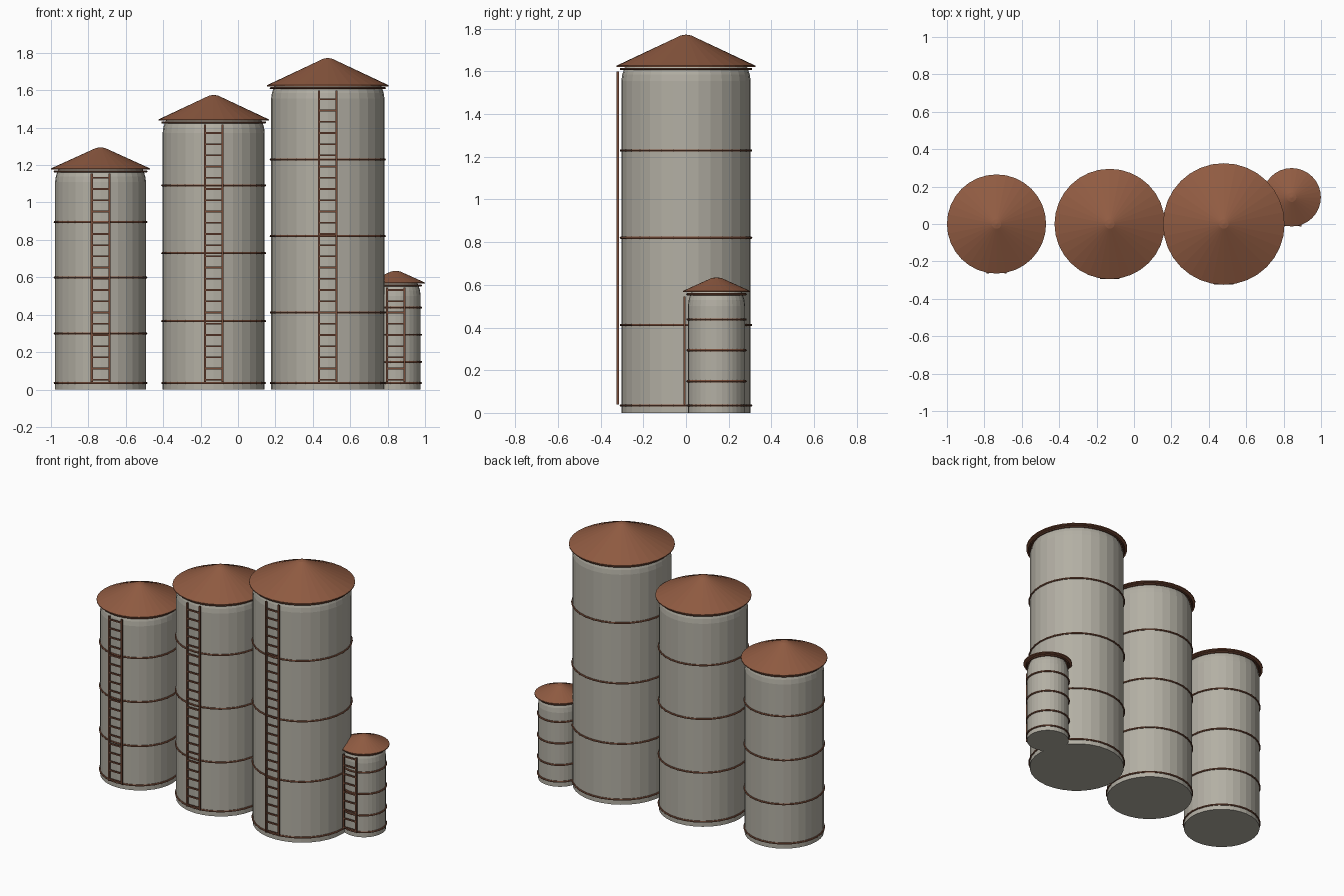
import bpy, bmesh, math
from mathutils import Matrix, Vector

cube = bpy.data.objects.get("Cube")
if cube:
    bpy.data.objects.remove(cube, do_unlink=True)

SIDES = 32


def material(name, color):
    m = bpy.data.materials.new(name)
    m.use_nodes = True
    m.diffuse_color = (*color, 1)
    m.node_tree.nodes["Principled BSDF"].inputs["Base Color"].default_value = (*color, 1)
    return m


CONCRETE = material("weathered concrete", (0.45, 0.43, 0.37))
ROOF = material("rusty roof", (0.28, 0.105, 0.054))
RUST = material("rusty iron", (0.19, 0.075, 0.042))


def finish(bm, name, mat, location):
    bmesh.ops.recalc_face_normals(bm, faces=bm.faces)
    mesh = bpy.data.meshes.new(name)
    bm.to_mesh(mesh)
    bm.free()
    mesh.materials.append(mat)
    obj = bpy.data.objects.new(name, mesh)
    obj.location = location
    bpy.context.collection.objects.link(obj)
    return obj


def lathe(bm, profile, sides=SIDES, closed=False):
    """Spin (radius, z) points around z; open profiles are capped."""
    rings = [[bm.verts.new((r * math.cos(math.tau * i / sides),
                            r * math.sin(math.tau * i / sides), z))
              for i in range(sides)] for r, z in profile]
    pairs = list(zip(rings, rings[1:]))
    if closed:
        pairs.append((rings[-1], rings[0]))
    else:
        bm.faces.new(rings[0])
        bm.faces.new(rings[-1])
    for a, b in pairs:
        for i in range(sides):
            j = (i + 1) % sides
            bm.faces.new((a[i], a[j], b[j], b[i]))


def box(bm, center, size):
    bmesh.ops.create_cube(bm, size=1, matrix=Matrix.Translation(Vector(center))
                          @ Matrix.Diagonal((*size, 1)))


def silo(label, x, y, radius, height, apex):
    at = (x, y, 0)

    # Barrel with a softly drawn-in shoulder
    bm = bmesh.new()
    lathe(bm, [(radius, 0), (radius, height - 0.08), (radius - 0.004, height - 0.05),
               (radius - 0.012, height - 0.025), (radius - 0.02, height - 0.008)])
    finish(bm, label + "_barrel", CONCRETE, at)

    # Shallow conical roof with a thin rim and blunt tip
    bm = bmesh.new()
    eave = radius + 0.022
    lathe(bm, [(eave, height - 0.014), (eave, height - 0.008),
               (0.025, apex - 0.004), (0.004, apex)])
    finish(bm, label + "_roof", ROOF, at)

    # Iron hoops
    bm = bmesh.new()
    levels = [0.035] + [height * i / 4 + 0.003 for i in (1, 2, 3)] + [height - 0.024]
    for z in levels:
        lathe(bm, [(radius + 0.001 + 0.007 * math.cos(math.tau * k / 6),
                    z + 0.006 * math.sin(math.tau * k / 6)) for k in range(6)],
              closed=True)
    finish(bm, label + "_hoops", RUST, at)

    # Ladder on the front
    bm = bmesh.new()
    low, high, depth = 0.04, height - 0.035, -radius - 0.016
    for side in (-1, 1):
        box(bm, (side * 0.047, depth, (low + high) / 2), (0.011, 0.011, high - low))
    z = low + 0.012
    while z < high:
        box(bm, (0, depth, z), (0.09, 0.008, 0.009))
        z += 0.06
    finish(bm, label + "_ladder", RUST, at)


silo("short_silo", -0.735, 0, 0.243, 1.19, 1.295)
silo("middle_silo", -0.13, 0, 0.273, 1.452, 1.575)
silo("tall_silo", 0.48, 0, 0.303, 1.635, 1.772)
silo("small_silo", 0.843, 0.143, 0.134, 0.58, 0.635)
